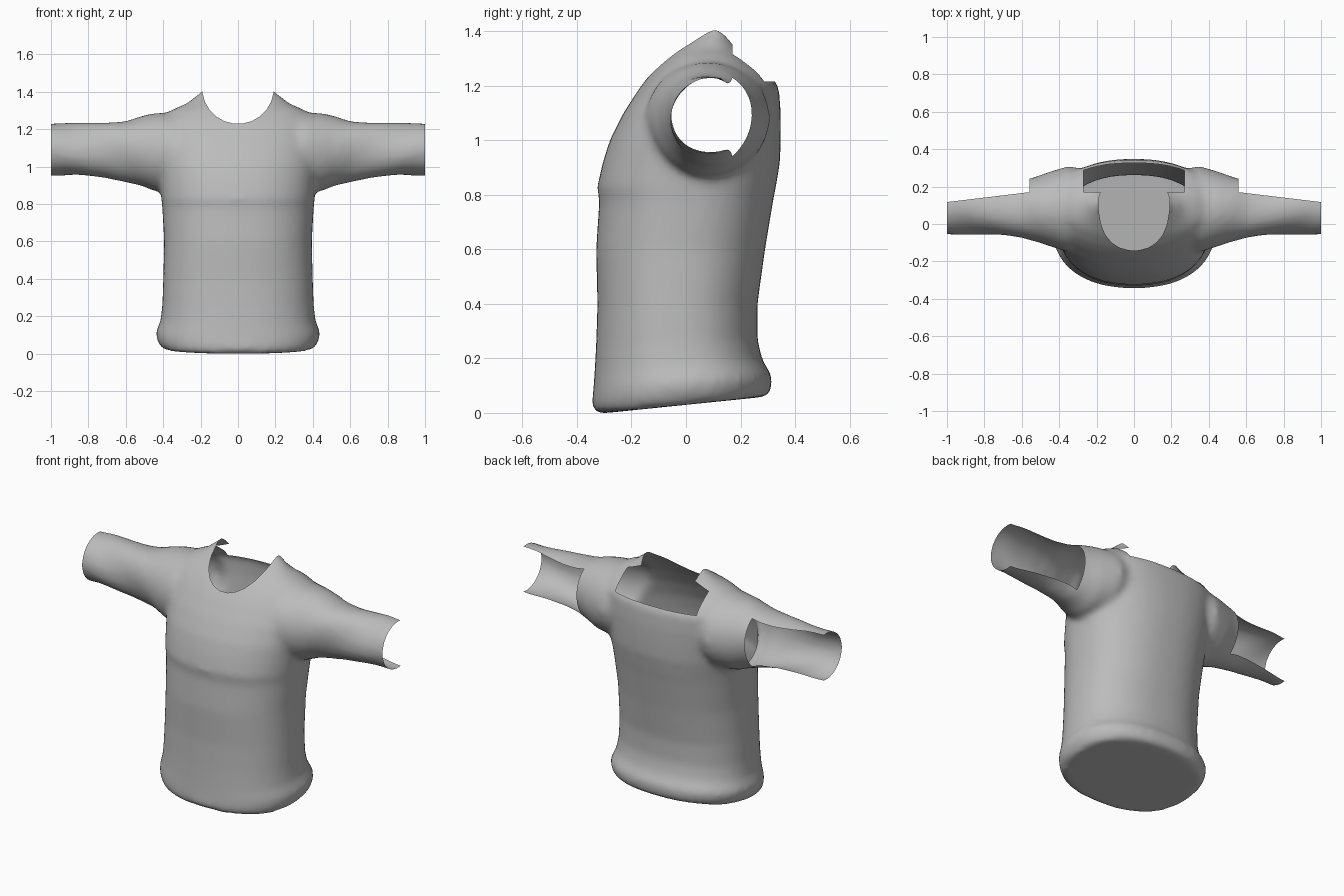
import bpy, bmesh, math
from mathutils import Vector

if "Cube" in bpy.data.objects:
    bpy.data.objects.remove(bpy.data.objects["Cube"])

N = 48


def rounded(i, power):
    """Point on a unit superellipse."""
    a = 2 * math.pi * i / N
    c, s = math.cos(a), math.sin(a)
    f = lambda v: math.copysign(abs(v) ** (2 / power), v)
    return f(c), f(s), a


def loft(bm, rings):
    """Closed skin through a list of point rings."""
    vs = [[bm.verts.new(p) for p in r] for r in rings]
    for r0, r1 in zip(vs, vs[1:]):
        for i in range(N):
            j = (i + 1) % N
            bm.faces.new((r0[i], r0[j], r1[j], r1[i]))
    bm.faces.new(vs[0][::-1])
    bm.faces.new(vs[-1])


# Torso sections: height, half width, front y, back y
torso = [(0.0, .405, -.335, .30), (.04, .43, -.345, .315), (.09, .44, -.34, .315),
         (.16, .415, -.335, .28), (.25, .405, -.33, .262), (.4, .40, -.325, .262),
         (.6, .395, -.33, .29), (.78, .405, -.318, .32), (.83, .41, -.326, .33),
         (.92, .42, -.305, .345), (1.0, .43, -.28, .348), (1.1, .44, -.23, .348),
         (1.2, .44, -.165, .34), (1.25, .42, -.125, .30), (1.30, .36, -.075, .24),
         (1.34, .27, -.03, .20), (1.39, .21, .04, .17), (1.44, .16, .07, .15)]
bm = bmesh.new()
rings = []
for z, hw, y0, y1 in torso:
    ring = []
    for i in range(N):
        c, s, a = rounded(i, 2.3)
        y = (y0 + y1) / 2 + s * (y1 - y0) / 2
        tilt = .065 * (y + .33) / .64 * max(0, 1 - z / .4)   # hem rises to the back
        ring.append((hw * c, y, z + tilt))
    rings.append(ring)
loft(bm, rings)

# Sleeve sections: x, front y, back y, bottom z, top z
sleeve = [(.2, -.10, .28, .92, 1.28), (.35, -.15, .31, .87, 1.29), (.45, -.12, .28, .87, 1.285),
          (.52, -.095, .255, .90, 1.27), (.6, -.075, .23, .922, 1.248), (.7, -.065, .23, .94, 1.235),
          (.85, -.058, .23, .95, 1.228), (.94, -.055, .235, .95, 1.23), (1.06, -.055, .235, .95, 1.23)]
for side in (-1, 1):
    rings = []
    for (x0, *p), (x1, *q) in zip(sleeve, sleeve[1:]):
        for k in range(4):
            t = k / 4
            x = x0 + (x1 - x0) * t
            y0, y1, z0, z1 = (a + (b - a) * t for a, b in zip(p, q))
            fold = .045 * min(1, max(0, (x - .5) / .12)) * min(1, max(0, (1 - x) / .1))
            ring = []
            for i in range(N):
                c, s, a = rounded(i, 2)
                w = 1 + fold * math.sin(3 * a + 11 * x)      # slanting cloth folds
                ring.append((side * x, (y0 + y1) / 2 + w * c * (y1 - y0) / 2,
                             (z0 + z1) / 2 + w * s * (z1 - z0) / 2))
            rings.append(ring)
    loft(bm, rings)
bmesh.ops.recalc_face_normals(bm, faces=bm.faces[:])
me = bpy.data.meshes.new("shirt_base")
bm.to_mesh(me)
bm.free()
base = bpy.data.objects.new("shirt_base", me)
bpy.context.collection.objects.link(base)

# Fuse torso and sleeves into one soft skin
rem = base.modifiers.new("fuse", 'REMESH')
rem.mode = 'VOXEL'
rem.voxel_size = .018
smo = base.modifiers.new("soften", 'SMOOTH')
smo.factor = .5
smo.iterations = 8
dg = bpy.context.evaluated_depsgraph_get()
mesh = bpy.data.meshes.new_from_object(base.evaluated_get(dg))
mesh.name = "shirt"
bpy.data.objects.remove(base)

bm = bmesh.new()
bm.from_mesh(mesh)


def cut(co, no, test):
    """Slice the faces that pass the test along a plane."""
    fs = [f for f in bm.faces if test(f.calc_center_median())]
    es = {e for f in fs for e in f.edges}
    vs = {v for f in fs for v in f.verts}
    bmesh.ops.bisect_plane(bm, geom=list(vs) + list(es) + fs, dist=1e-5,
                           plane_co=co, plane_no=no)


def remove(test):
    fs = [f for f in bm.faces if test(f.calc_center_median())]
    bmesh.ops.delete(bm, geom=fs, context='FACES')


# Sleeve mouths and the open backs of the sleeves
for s in (-1, 1):
    cut((s, 0, 0), (s, 0, 0), lambda c: s * c.x > .9)
    remove(lambda c: s * c.x > 1)
    cut((s * .56, 0, 0), (s, 0, 0), lambda c: s * c.x > .45)
    cut((s * .56, .17, 0), (s * .12, 1, 0), lambda c: s * c.x > .56)
    remove(lambda c: s * c.x > .56 and c.y > .17 - .12 * (s * c.x - .56))

# Round neckline in front
mid, rad = Vector((0, 0, 1.42)), .19
dirs = [Vector((math.cos(a), 0, -math.sin(a))) for a in
        (math.pi * k / 12 for k in range(13))]
for d in dirs:
    cut(mid + d * rad, d, lambda c: c.z > 1.2 and abs(c.x) < .24)
remove(lambda c: c.z > 1.2 and all((c - mid).dot(d) < rad for d in dirs))

# Wider square neckline behind
high = lambda c: c.z > 1.15 and c.y > .1 and abs(c.x) < .35
for co, no in (((.27, 0, 0), (1, 0, 0)), ((-.27, 0, 0), (1, 0, 0)),
               ((0, .17, 0), (0, 1, 0)), ((0, 0, 1.215), (0, 0, 1))):
    cut(co, no, high)
remove(lambda c: abs(c.x) < .27 and c.y > .17 and c.z > 1.215)

bmesh.ops.remove_doubles(bm, verts=bm.verts[:], dist=.001)
low = min(v.co.z for v in bm.verts)
for v in bm.verts:
    v.co.z -= low * max(0, 1 - v.co.z)
bm.to_mesh(mesh)
bm.free()

shirt = bpy.data.objects.new("shirt", mesh)
bpy.context.collection.objects.link(shirt)
mat = bpy.data.materials.new("grey cloth")
mat.diffuse_color = (.5, .5, .5, 1)
mat.use_nodes = True
mat.node_tree.nodes["Principled BSDF"].inputs["Base Color"].default_value = mat.diffuse_color
mesh.materials.clear()
mesh.materials.append(mat)
bpy.context.view_layer.objects.active = shirt
shirt.select_set(True)
bpy.ops.object.shade_smooth_by_angle(angle=math.radians(50))
